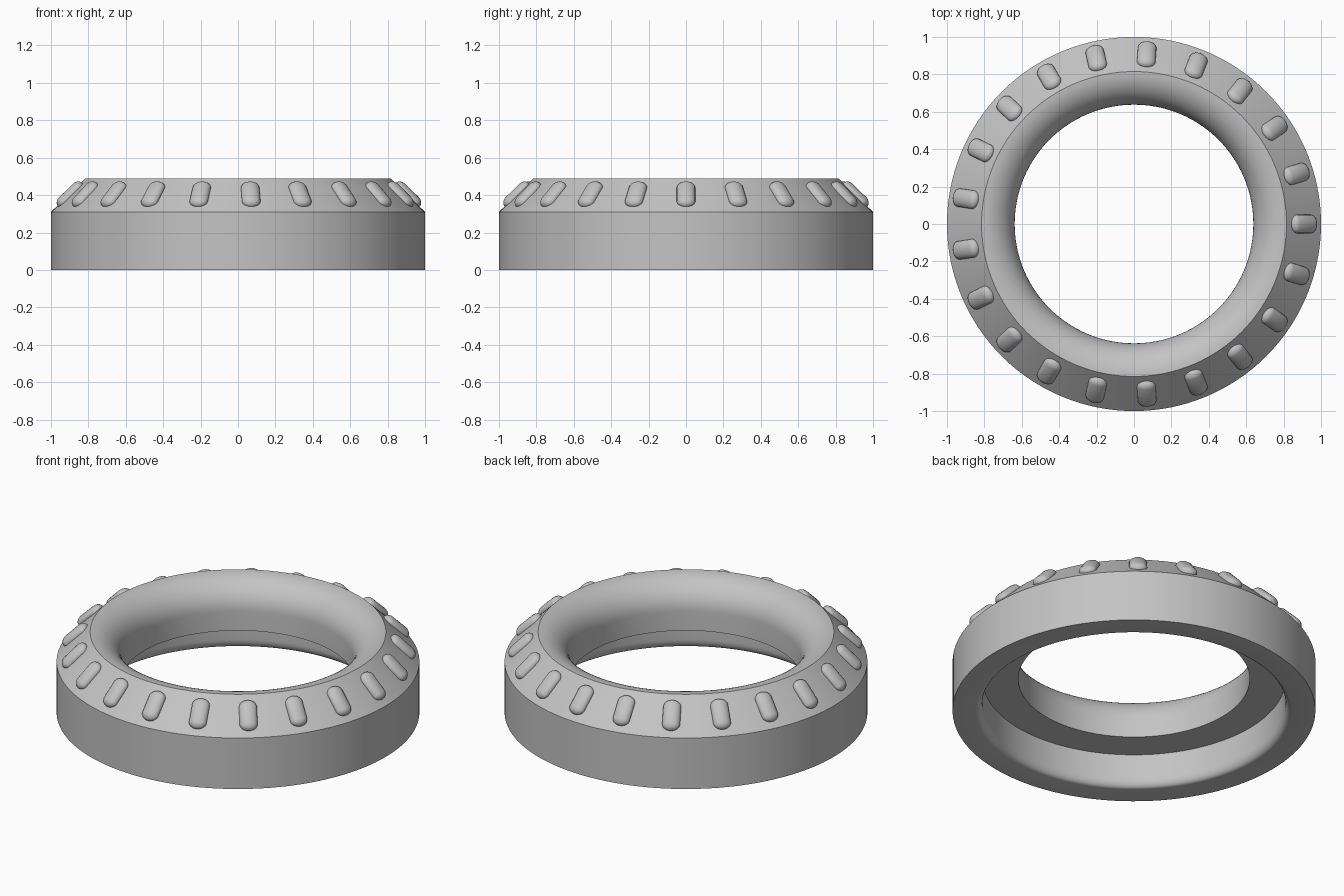
import bpy, bmesh, math
from mathutils import Matrix, Vector

if "Cube" in bpy.data.objects:
    bpy.data.objects.remove(bpy.data.objects["Cube"])

SEGMENTS = 128
STUDS = 21

grey = bpy.data.materials.new("plain_grey")
grey.diffuse_color = (0.55, 0.55, 0.55, 1)
grey.use_nodes = True
grey.node_tree.nodes["Principled BSDF"].inputs["Base Color"].default_value = grey.diffuse_color


def finish(bm, name):
    bmesh.ops.recalc_face_normals(bm, faces=bm.faces)
    mesh = bpy.data.meshes.new(name)
    bm.to_mesh(mesh)
    bm.free()
    mesh.materials.append(grey)
    obj = bpy.data.objects.new(name, mesh)
    bpy.context.collection.objects.link(obj)
    bpy.ops.object.select_all(action='DESELECT')
    obj.select_set(True)
    bpy.context.view_layer.objects.active = obj
    bpy.ops.object.shade_smooth_by_angle(angle=math.radians(30))
    return obj


def arc(cx, cz, rx, rz, start, end, steps):
    points = []
    for i in range(steps + 1):
        a = math.radians(start + (end - start) * i / steps)
        points.append((cx + rx * math.cos(a), cz + rz * math.sin(a)))
    return points


# Ring: closed profile (radius, height) spun around z
profile = [(1.0, 0.0), (1.0, 0.31)]
profile += arc(0.815, 0.315, 0.177, 0.175, 90, 180, 14)   # rounded bore mouth
profile += [(0.638, 0.2), (0.835, 0.2)]                   # bore and ledge
profile += arc(0.87, 0.055, 0.035, 0.055, 180, 270, 6)    # rounded lower lip

bm = bmesh.new()
rings = []
for s in range(SEGMENTS):
    a = 2 * math.pi * s / SEGMENTS
    rings.append([bm.verts.new((r * math.cos(a), r * math.sin(a), z))
                  for r, z in profile])
for s in range(SEGMENTS):
    one, two = rings[s], rings[(s + 1) % SEGMENTS]
    for i in range(len(profile)):
        j = (i + 1) % len(profile)
        bm.faces.new((one[i], two[i], two[j], one[j]))
finish(bm, "ring_body")

# Grip studs: stretched pills lying half sunk along the sloped shoulder
slope = Vector((-0.185, 0, 0.18)).normalized()
side = Vector((0, 1, 0))
normal = side.cross(slope).normalized()
if normal.z < 0:
    normal = -normal
centre = Vector((0.9075, 0, 0.402))

bm = bmesh.new()
for k in range(STUDS):
    turn = Matrix.Rotation(2 * math.pi * k / STUDS, 3, 'Z')
    ball = bmesh.ops.create_uvsphere(bm, u_segments=20, v_segments=11, radius=1)
    for v in ball["verts"]:
        along = v.co.z * 0.04 + math.copysign(0.05, v.co.z)
        v.co = turn @ (centre + slope * along + side * (v.co.x * 0.05)
                       + normal * (v.co.y * 0.032))
finish(bm, "grip_studs")
